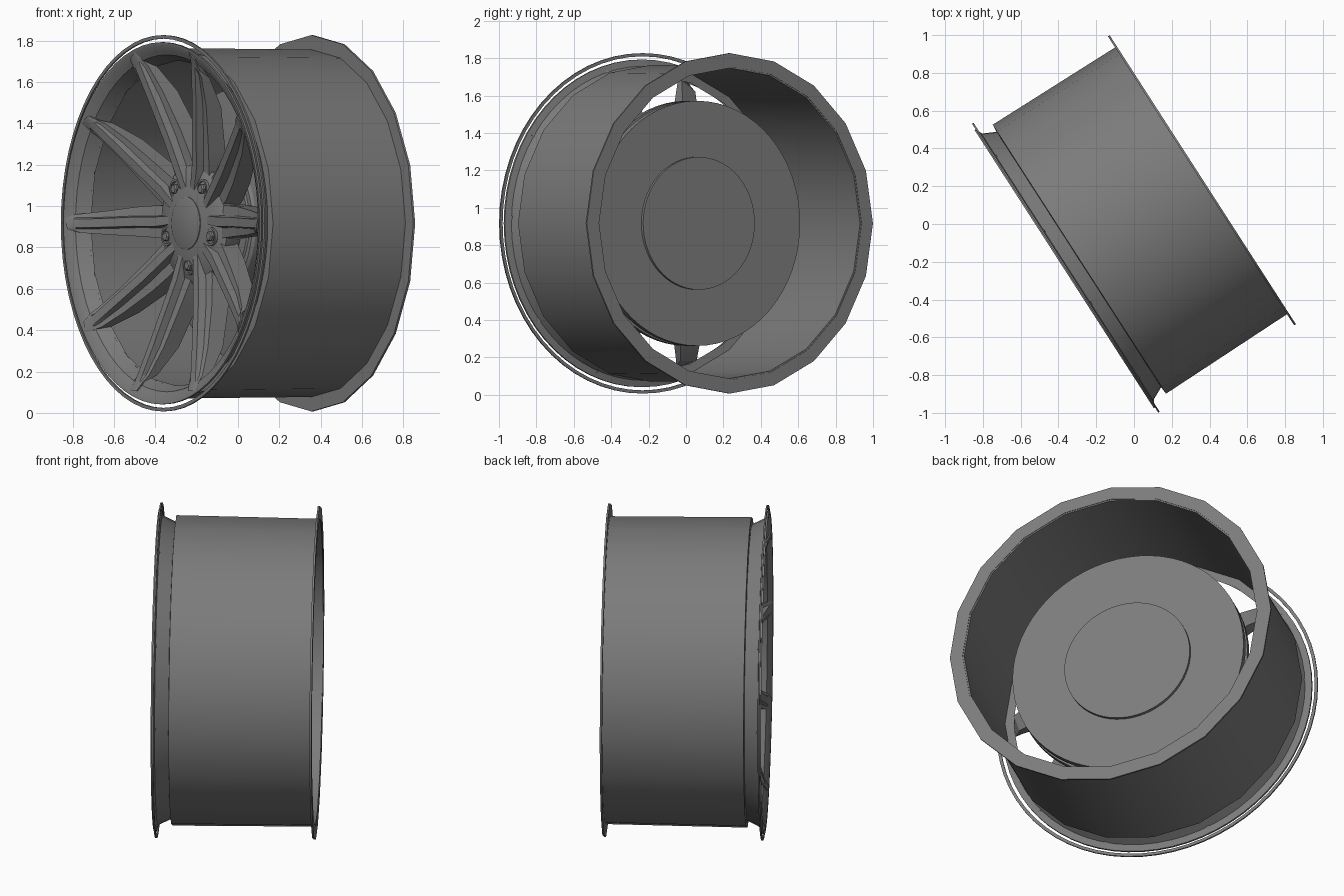
import bpy, bmesh, math
from mathutils import Matrix, Vector

cube = bpy.data.objects.get("Cube")
if cube:
    bpy.data.objects.remove(cube)

GREY = (0.2, 0.2, 0.2, 1.0)
mat = bpy.data.materials.new("wheel_grey")
mat.use_nodes = True
mat.diffuse_color = GREY
mat.node_tree.nodes["Principled BSDF"].inputs["Base Color"].default_value = GREY

# Wheel frame: local y runs from the face to the back, turned about z
PLACE = Matrix.Translation((0, 0, 0.917)) @ Matrix.Rotation(math.radians(-57.2), 4, 'Z')


def finish(name, bm, angle=30):
    bmesh.ops.recalc_face_normals(bm, faces=bm.faces)
    mesh = bpy.data.meshes.new(name)
    bm.to_mesh(mesh)
    bm.free()
    ob = bpy.data.objects.new(name, mesh)
    bpy.context.collection.objects.link(ob)
    ob.matrix_world = PLACE
    mesh.materials.append(mat)
    bpy.ops.object.select_all(action='DESELECT')
    ob.select_set(True)
    bpy.context.view_layer.objects.active = ob
    bpy.ops.object.shade_smooth_by_angle(angle=math.radians(angle))


def loft(bm, rings, wrap=False, caps=False):
    rows = [[bm.verts.new(p) for p in ring] for ring in rings]
    n = len(rows[0])
    pairs = list(zip(rows, rows[1:])) + ([(rows[-1], rows[0])] if wrap else [])
    for a, b in pairs:
        for i in range(n):
            j = (i + 1) % n
            bm.faces.new((a[i], a[j], b[j], b[i]))
    if caps:
        bm.faces.new(rows[0])
        bm.faces.new(rows[-1])


def circle(r, d, sides, centre=Vector()):
    turns = [math.tau * i / sides for i in range(sides)]
    return [centre + Vector((r * math.cos(t), d, r * math.sin(t))) for t in turns]


def revolve(name, profile, sides, solid=False):
    """Spin (radius, depth) points; solid closes the ends with discs."""
    bm = bmesh.new()
    loft(bm, [circle(r, d, sides) for r, d in profile], wrap=not solid, caps=solid)
    finish(name, bm)


# Rim
revolve("barrel", [(.847, -.344), (.84, .43), (.83, .43), (.835, -.335), (.79, -.338), (.795, -.348)], 20)
revolve("back_flange", [(.91, .422), (.91, .433), (.838, .433), (.838, .422)], 20)
revolve("front_lip", [(.876, -.44), (.876, -.428), (.84, -.42), (.803, -.345),
                      (.785, -.345), (.815, -.41), (.83, -.418), (.862, -.438)], 64)
revolve("outer_ring", [(.91, -.433), (.91, -.424), (.893, -.424), (.893, -.433)], 64)

# Brake disc behind the spokes
revolve("brake_disc", [(.64, .0), (.655, .005), (.655, .04), (.62, .04),
                       (.62, .07), (.655, .07), (.655, .11)], 64, True)
revolve("brake_hat", [(.25, -.15), (.315, -.15), (.32, -.14), (.345, -.14), (.355, -.125), (.355, .128)], 64, True)

# Hub with its centre cap
revolve("hub", [(.135, -.298), (.2, -.282), (.27, -.268), (.295, -.25), (.29, -.19), (.25, -.13)], 40, True)
revolve("hub_cap", [(.122, -.305), (.128, -.302), (.128, -.25)], 40, True)

# Stations along a spoke: along, sideways, crest half width, foot half width, crest depth, back depth
STATIONS = [
    (.13, .06, .02, .07, -.285, -.16),
    (.27, .095, .024, .088, -.305, -.17),
    (.40, .138, .023, .08, -.332, -.195),
    (.60, .197, .022, .064, -.378, -.255),
    (.735, .238, .022, .052, -.412, -.345),
    (.765, .248, .022, .046, -.42, -.405),
    (.81, .264, .021, .034, -.44, -.428),
]


def arm_rings(side, middle):
    along = Vector((math.cos(middle), 0, math.sin(middle)))
    across = Vector((-math.sin(middle), 0, math.cos(middle))) * side
    rings = []
    for u, v, crest, foot, front, back in STATIONS:
        ledge = front + (back - front) * .3
        section = [(-foot, back), (-foot * .95, ledge + .002), (-crest - .007, ledge - .002),
                   (-crest, front), (crest, front), (crest + .007, ledge - .002),
                   (foot * .95, ledge + .002), (foot, back)]
        rings.append([along * u + across * (v + s) + Vector((0, d, 0)) for s, d in section])
    return rings


# Five forked spokes, each with a wheel bolt in a round seat at its root
spokes, bolts, seats = bmesh.new(), bmesh.new(), bmesh.new()
for k in range(5):
    middle = math.radians(54 + 72 * k)
    for side in (-1, 1):
        loft(spokes, arm_rings(side, middle), caps=True)
    centre = Vector((math.cos(middle), 0, math.sin(middle))) * .205
    loft(bolts, [circle(r, d, 6, centre) for r, d in ((.02, -.297), (.026, -.29), (.026, -.25))], caps=True)
    loft(seats, [circle(r, d, 24, centre) for r, d in
                 ((.046, -.25), (.046, -.287), (.036, -.287), (.034, -.25))], wrap=True)
finish("spokes", spokes, 20)
finish("wheel_bolts", bolts)
finish("bolt_seats", seats)
